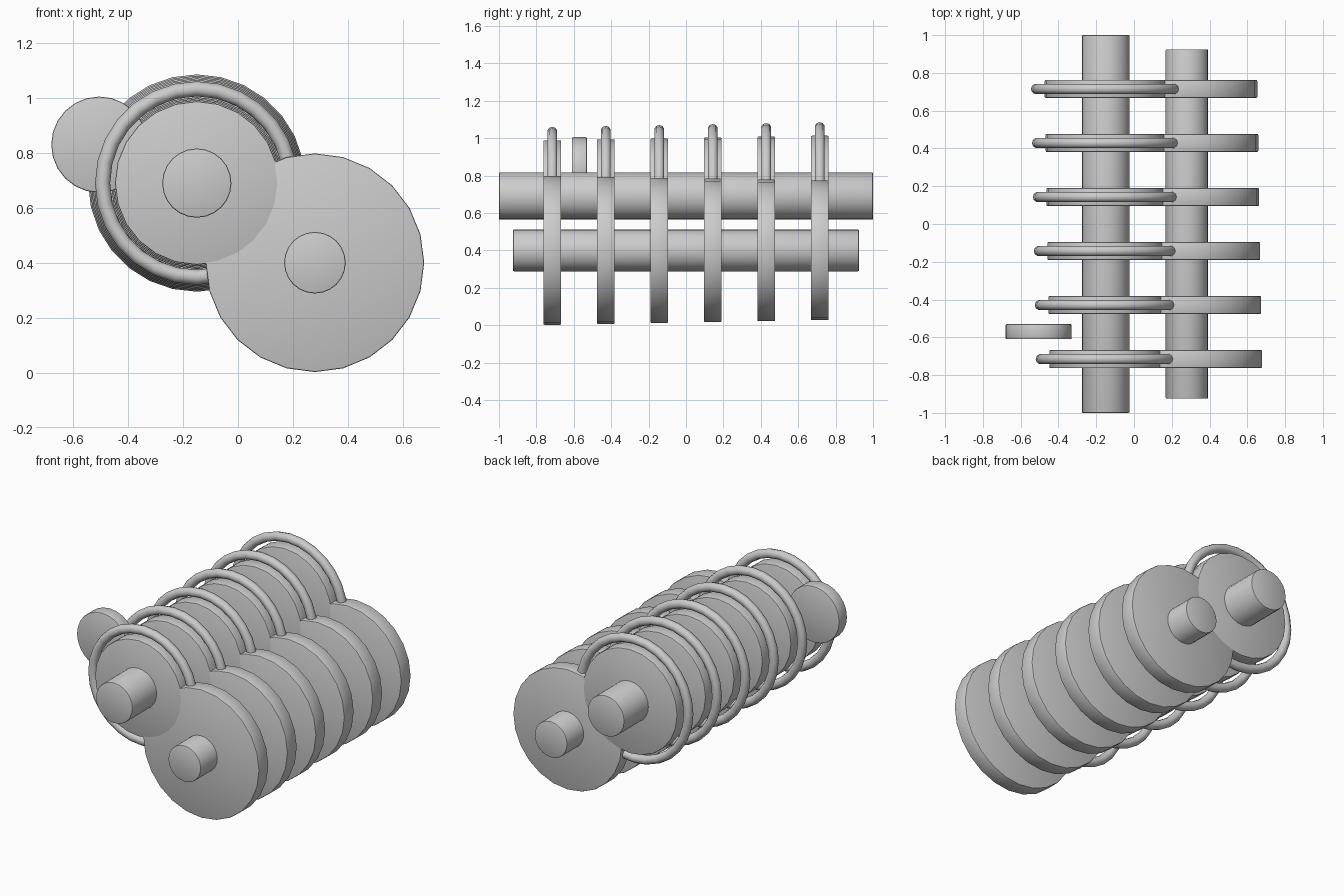
import bpy, math

if "Cube" in bpy.data.objects:
    bpy.data.objects.remove(bpy.data.objects["Cube"])

UPPER = (-0.15, 0.69)   # x, z of the upper shaft axis
LOWER = (0.28, 0.40)    # x, z of the lower shaft axis


def smooth(obj):
    bpy.ops.object.select_all(action='DESELECT')
    obj.select_set(True)
    bpy.context.view_layer.objects.active = obj
    bpy.ops.object.shade_smooth_by_angle(angle=math.radians(40))


def cylinder(name, axis, y, radius, length, bevel=0.006, sides=24):
    """Bevelled cylinder lying along y."""
    bpy.ops.mesh.primitive_cylinder_add(
        vertices=sides, radius=radius, depth=length,
        location=(axis[0], y, axis[1]), rotation=(math.pi / 2, 0, 0))
    obj = bpy.context.object
    obj.name = name
    mod = obj.modifiers.new("edge_bevel", 'BEVEL')
    mod.width = bevel
    mod.segments = 2
    mod.limit_method = 'ANGLE'
    mod.angle_limit = math.radians(40)
    bpy.ops.object.modifier_apply(modifier=mod.name)
    smooth(obj)
    return obj


def ring(name, axis, y, major, minor):
    bpy.ops.mesh.primitive_torus_add(
        major_segments=28, minor_segments=10,
        major_radius=major, minor_radius=minor,
        location=(axis[0], y, axis[1]), rotation=(math.pi / 2, 0, 0))
    obj = bpy.context.object
    obj.name = name
    smooth(obj)
    return obj


# Two parallel shafts
cylinder("upper_shaft", UPPER, 0, 0.126, 2.0)
cylinder("lower_shaft", LOWER, 0, 0.112, 1.85)

# Six gear pairs: lower wheels shrink and upper wheels grow towards the back
for i in range(6):
    y = -0.715 + 0.286 * i
    step = 0.005 * i
    cylinder(f"lower_gear_{i + 1}", LOWER, y, 0.398 - step, 0.095)
    cylinder(f"upper_gear_{i + 1}", UPPER, y, 0.298 + step, 0.0956)
    ring(f"synchro_ring_{i + 1}", UPPER, y, 0.343 + step, 0.0275)

# Small reverse idler wheel
cylinder("reverse_idler", (-0.505, 0.83), -0.57, 0.175, 0.08)
